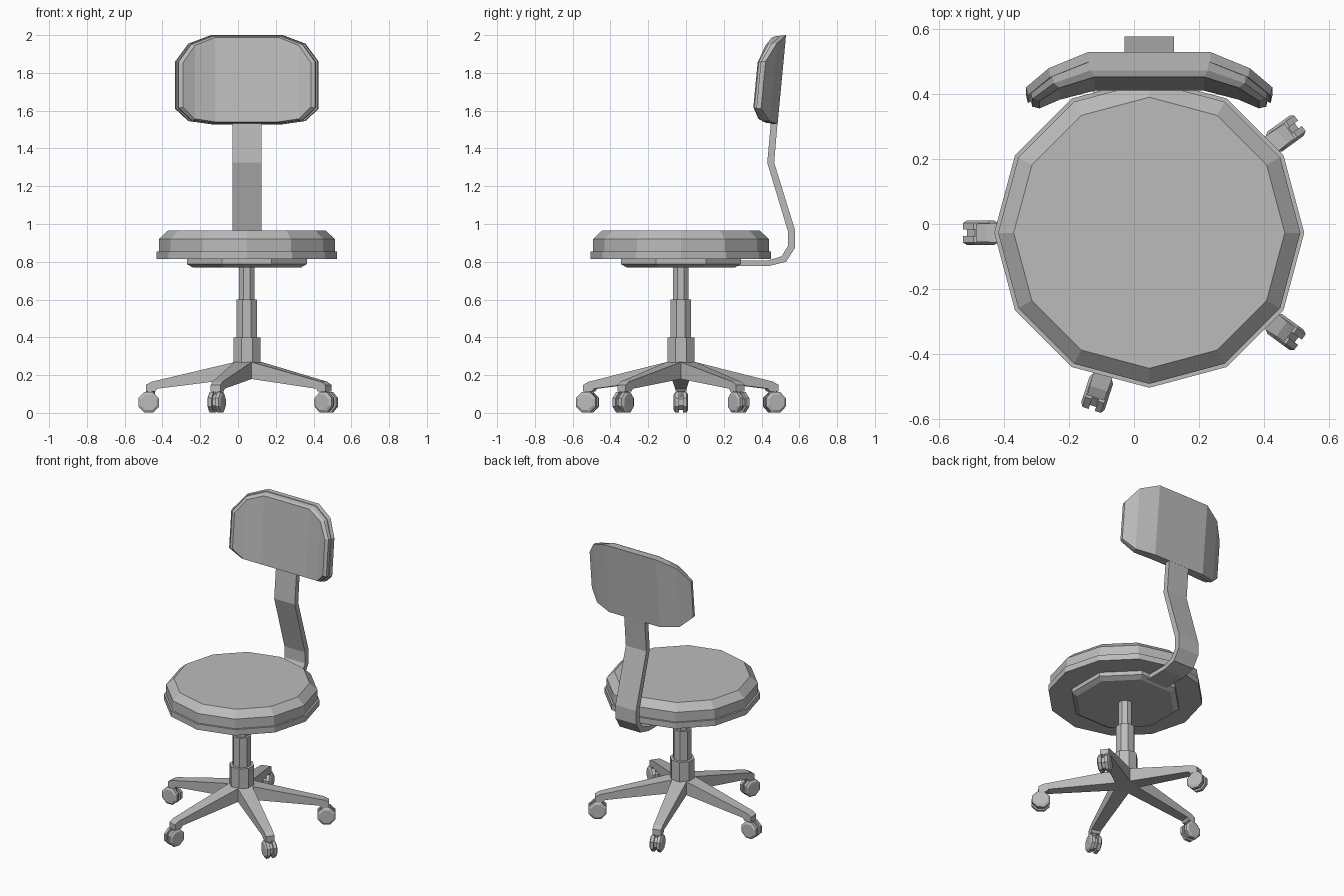
import bpy
import bmesh
from math import cos, sin, pi, radians
from mathutils import Matrix, Vector

cube = bpy.data.objects.get("Cube")
if cube:
    bpy.data.objects.remove(cube, do_unlink=True)

CX, CY = 0.047, -0.027   # swivel axis

grey = bpy.data.materials.new("plain_grey")
grey.use_nodes = True
COLOR = (0.5, 0.5, 0.5, 1)
grey.diffuse_color = COLOR
grey.node_tree.nodes["Principled BSDF"].inputs["Base Color"].default_value = COLOR


def loft(name, rings, matrix=None, strip_caps=False):
    """Join rings of points with quads and close both ends."""
    bm = bmesh.new()
    loops = [[bm.verts.new(p) for p in ring] for ring in rings]
    n = len(loops[0])
    for a, b in zip(loops, loops[1:]):
        for i in range(n):
            j = (i + 1) % n
            bm.faces.new((a[i], a[j], b[j], b[i]))
    for ring in (loops[0], loops[-1]):
        if strip_caps:
            for i in range(n // 2 - 1):
                bm.faces.new((ring[i], ring[i + 1], ring[n - 2 - i], ring[n - 1 - i]))
        else:
            bm.faces.new(ring)
    bmesh.ops.recalc_face_normals(bm, faces=bm.faces)
    mesh = bpy.data.meshes.new(name)
    bm.to_mesh(mesh)
    bm.free()
    mesh.materials.append(grey)
    obj = bpy.data.objects.new(name, mesh)
    bpy.context.collection.objects.link(obj)
    obj.matrix_world = matrix or Matrix.Translation((CX, CY, 0))
    return obj


def turned(name, profile, sides, phase=0.0, matrix=None):
    """Faceted solid of revolution from (radius, height) pairs."""
    rings = [[(r * cos(phase + 2 * pi * i / sides), r * sin(phase + 2 * pi * i / sides), z)
              for i in range(sides)] for r, z in profile]
    return loft(name, rings, matrix)


def extruded(name, profile, width, matrix=None):
    """Side profile of (x, z) given a half width that may depend on x."""
    rings = [[(x, s * width(x), z) for x, z in profile] for s in (-1, 1)]
    return loft(name, rings, matrix)


# Seat: rim board, cushion and mounting plate
turned("seat_board", [(0.478, 0.815), (0.478, 0.855)], 12)
turned("seat_cushion", [(0.466, 0.853), (0.466, 0.92), (0.418, 0.965)], 12)
turned("seat_plate", [(0.31, 0.77), (0.344, 0.788), (0.344, 0.816)], 8, pi / 8)

# Gas column in three steps
for name, radius, low, high in (("column_base", 0.077, 0.2, 0.4),
                                ("column_sleeve", 0.059, 0.4, 0.6),
                                ("column_piston", 0.044, 0.6, 0.78)):
    turned(name, [(radius, low), (radius, high)], 8, pi / 8)

# Five legs, each with a twin wheel caster
LEG = [(0, 0.275), (0.06, 0.27), (0.505, 0.165), (0.535, 0.148), (0.535, 0.112),
       (0.487, 0.112), (0.475, 0.128), (0.06, 0.18), (0, 0.18)]
for k in range(5):
    frame = Matrix.Translation((CX, CY, 0)) @ Matrix.Rotation(radians(180 + 72 * k), 4, "Z")
    extruded(f"leg_{k + 1}", LEG, lambda r: 0.05 - 0.042 * r, frame)
    axle = frame @ Matrix.Translation((0.52, 0, 0.056)) @ Matrix.Rotation(pi / 2, 4, "X")
    for side, s in (("left", 1), ("right", -1)):
        turned(f"caster_{k + 1}_{side}_wheel",
               [(0.059, s * 0.01), (0.059, s * 0.03), (0.045, s * 0.038)], 8, pi / 8, axle)
    turned(f"caster_{k + 1}_hub", [(0.045, -0.012), (0.045, 0.012)], 8, pi / 8, axle)
    stem = frame @ Matrix.Translation((0.511, 0, 0))
    turned(f"caster_{k + 1}_stem", [(0.024, 0.06), (0.024, 0.115)], 6, 0, stem)

# Bent flat bar that carries the backrest
BAR = [(0.22, 0.778), (0.44, 0.778), (0.53, 0.8), (0.578, 0.875), (0.578, 0.965),
       (0.467, 1.325), (0.49, 1.6), (0.455, 1.6), (0.43, 1.325), (0.54, 0.96),
       (0.54, 0.885), (0.507, 0.83), (0.44, 0.808), (0.22, 0.808)]
bar_frame = Matrix.Translation((CX, 0, 0)) @ Matrix.Rotation(pi / 2, 4, "Z")
extruded("back_bar", BAR, lambda y: 0.077, bar_frame)


# Backrest: columns of (half width, top, bottom, forward wrap)
HALF = [(0.19, 2.0, 1.528, 0.0), (0.31, 1.955, 1.545, 0.045), (0.38, 1.86, 1.61, 0.095)]
MID_Z = 1.765


def back_ring(scale, wrap, depth):
    cols = [(-u, t, b, w) for u, t, b, w in reversed(HALF)] + HALF

    def point(u, z, w):
        z = MID_Z + (z - MID_Z) * (scale + 1) / 2
        return Vector((u * scale, 0.485 + 0.095 * (z - 1.53) - w * wrap - depth, z))
    return ([point(u, t, w) for u, t, b, w in cols]
            + [point(u, b, w) for u, t, b, w in reversed(cols)])


back_frame = Matrix.Translation((CX, 0, 0))
loft("backrest_shell", [back_ring(1.0, 1.0, 0.0), back_ring(0.985, 0.95, 0.03)],
     back_frame, strip_caps=True)
loft("backrest_cushion", [back_ring(0.96, 0.9, 0.028), back_ring(0.95, 0.8, 0.055),
                          back_ring(0.89, 0.65, 0.075)],
     back_frame, strip_caps=True)
